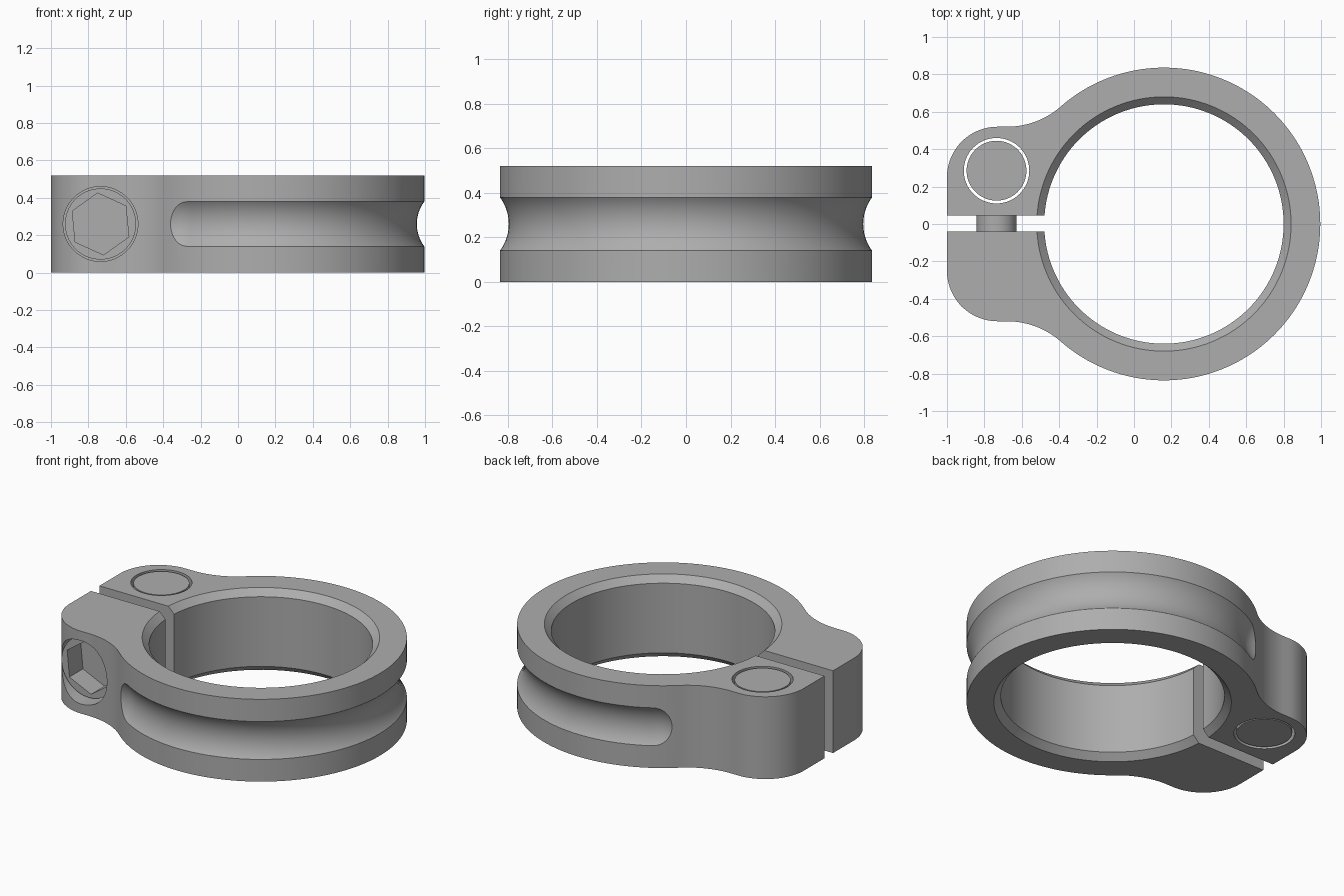
import bpy, bmesh
from math import sin, cos, pi, radians, atan2, hypot
from mathutils import Vector

cube = bpy.data.objects.get("Cube")
if cube:
    bpy.data.objects.remove(cube, do_unlink=True)

HEIGHT, MID = 0.52, 0.26
RING_X, RING_R, BORE_R, CHAMFER = 0.16, 0.836, 0.64, 0.04
BOLT_X, NUT_Y = -0.735, 0.285

metal = bpy.data.materials.new("grey_metal")
metal.use_nodes = True
grey = (0.42, 0.42, 0.42, 1)
metal.diffuse_color = grey
metal.node_tree.nodes["Principled BSDF"].inputs["Base Color"].default_value = grey


def loft(name, rings):
    """Solid skinned through equal-length rings of points, capped at both ends."""
    bm = bmesh.new()
    loops = [[bm.verts.new(p) for p in ring] for ring in rings]
    n = len(loops[0])
    for a, b in zip(loops, loops[1:]):
        for i in range(n):
            j = (i + 1) % n
            bm.faces.new((a[i], a[j], b[j], b[i]))
    bm.faces.new(loops[0])
    bm.faces.new(loops[-1])
    bmesh.ops.recalc_face_normals(bm, faces=bm.faces)
    mesh = bpy.data.meshes.new(name)
    bm.to_mesh(mesh)
    bm.free()
    obj = bpy.data.objects.new(name, mesh)
    bpy.context.collection.objects.link(obj)
    mesh.materials.append(metal)
    return obj


def circle(centre, u, v, r, n=64, start=0.0):
    c, u, v = Vector(centre), Vector(u), Vector(v)
    return [c + r * (u * cos(start + 2 * pi * i / n) + v * sin(start + 2 * pi * i / n))
            for i in range(n)]


X, Y, Z = (1, 0, 0), (0, 1, 0), (0, 0, 1)


def upright(name, x, y, profile, n=64):
    """Turned solid on a vertical axis; profile is (radius, z) pairs."""
    return loft(name, [circle((x, y, z), X, Y, r, n) for r, z in profile])


def along_y(name, profile, n=64, start=0.0):
    """Turned solid on the bolt axis; profile is (radius, y) pairs."""
    return loft(name, [circle((BOLT_X, y, MID), X, Z, r, n, start) for r, y in profile])


def cut(obj, cutter):
    cutter.hide_render = True
    mod = obj.modifiers.new("cut", "BOOLEAN")
    mod.operation, mod.solver, mod.object = "DIFFERENCE", "EXACT", cutter
    bpy.context.view_layer.objects.active = obj
    bpy.ops.object.modifier_apply(modifier=mod.name)
    bpy.data.objects.remove(cutter, do_unlink=True)


def arc(cx, cy, r, a0, a1, n):
    return [(cx + r * cos(a0 + (a1 - a0) * i / n), cy + r * sin(a0 + (a1 - a0) * i / n))
            for i in range(n + 1)]


# Clamp body outline: ring, concave fillet, rounded ear, mirrored in y
fillet_x, ear_y, ear_r = -0.68, 0.52, 0.27
dx = RING_X - fillet_x
fillet_r = (dx**2 + ear_y**2 - RING_R**2) / (2 * (RING_R - ear_y))
fillet_y = ear_y + fillet_r
join = atan2(fillet_y, -dx)
half = arc(RING_X, 0, RING_R, 0, join, 64)
half += arc(fillet_x, fillet_y, fillet_r, join - pi, -pi / 2, 16)[1:]
half += arc(ear_r - 1, ear_y - ear_r, ear_r, pi / 2, pi, 24)
outline = half + [(x, -y) for x, y in reversed(half[1:])]
body = loft("clamp_body", [[(x, y, z) for x, y in outline] for z in (0, HEIGHT)])

# Chamfered bore
over = 0.1
wide = BORE_R + CHAMFER + over
cut(body, upright("bore_cutter", RING_X, 0,
                  [(wide, -over), (BORE_R, CHAMFER),
                   (BORE_R, HEIGHT - CHAMFER), (wide, HEIGHT + over)], 128))

# Split between the ears
cut(body, loft("split_cutter", [[(x, -0.04, z), (x, 0.045, z), (x, 0.045, z + 1), (x, -0.04, z + 1)]
                                for x, z in ((-1.2, -0.2), (-0.2, -0.2))]))

# Rounded cable groove around the outside, with ball ends
tube, path, sweep = 0.2, 0.996, radians(121)
stations = [(-sweep, -t * pi / 32) for t in range(15, 0, -1)]
stations += [(sweep * (i / 48 - 1), 0) for i in range(97)]
stations += [(sweep, t * pi / 32) for t in range(1, 16)]
groove = []
for a, bulge in stations:
    radial, tangent = Vector((cos(a), sin(a), 0)), Vector((-sin(a), cos(a), 0))
    centre = Vector((RING_X, 0, MID)) + radial * path + tangent * tube * sin(bulge)
    groove.append(circle(centre, radial, Z, tube * cos(bulge), 64))
cut(body, loft("groove_cutter", groove))

# Barrel nut hole and bolt counterbore
cut(body, upright("nut_hole_cutter", BOLT_X, NUT_Y, [(0.175, -0.1), (0.175, HEIGHT + 0.1)]))
cut(body, along_y("counterbore_cutter", [(0.2, -0.8), (0.2, -0.22)]))

# Barrel nut
nut = upright("barrel_nut", BOLT_X, NUT_Y, [(0.16, 0.004), (0.16, HEIGHT - 0.004)])

# Bolt head with hex socket, and shank
head = along_y("bolt_head", [(0.19, -0.44), (0.19, -0.22)])
cut(head, along_y("socket_cutter", [(0.166, -0.6), (0.166, -0.305)], 6, radians(95.5)))
shank = along_y("bolt_shank", [(0.107, -0.25), (0.107, 0.108)], 48)

bpy.ops.object.select_all(action="DESELECT")
for obj in (body, nut, head, shank):
    obj.select_set(True)
bpy.context.view_layer.objects.active = body
bpy.ops.object.shade_smooth_by_angle(angle=radians(25))
